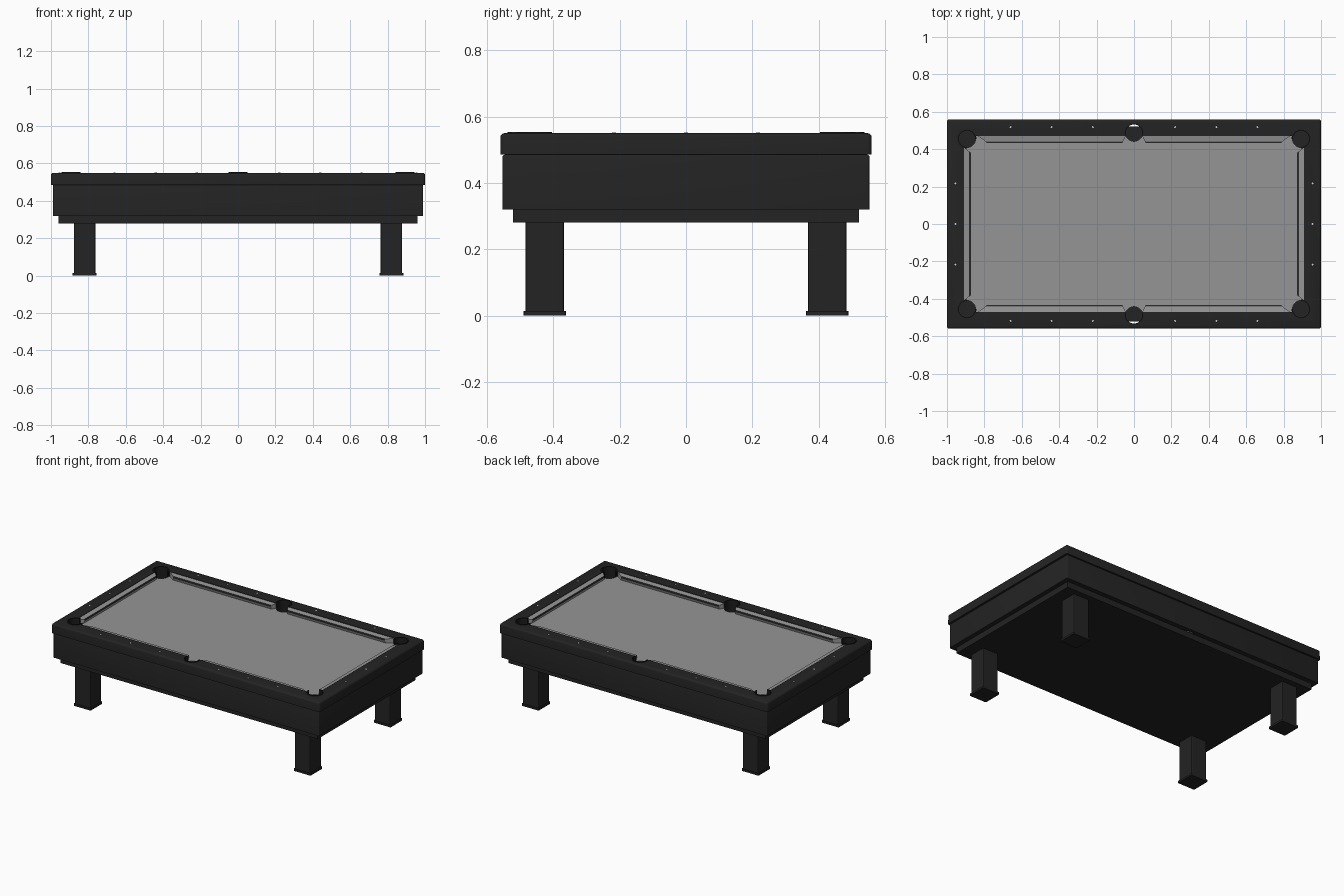
import bpy, bmesh, math
from mathutils import Matrix

if "Cube" in bpy.data.objects:
    bpy.data.objects.remove(bpy.data.objects["Cube"], do_unlink=True)


def material(name, grey):
    m = bpy.data.materials.new(name)
    m.use_nodes = True
    m.diffuse_color = (grey, grey, grey, 1)
    m.node_tree.nodes["Principled BSDF"].inputs["Base Color"].default_value = (grey, grey, grey, 1)
    return m


BLACK = material("black wood", 0.017)
LEATHER = material("dark leather", 0.011)
CLOTH = material("grey cloth", 0.30)
PEARL = material("pearl inlay", 0.7)

FX, FY = 0.91, 0.47                     # field half sizes
BED, RAIL_LOW, RAIL_TOP = 0.515, 0.485, 0.55
PR = 0.046                              # pocket radius
POCKETS = [(sx * 0.893, sy * 0.455) for sx in (-1, 1) for sy in (-1, 1)]
POCKETS += [(0, sy * 0.488) for sy in (-1, 1)]


def finish(name, bm, *mats):
    bmesh.ops.recalc_face_normals(bm, faces=bm.faces[:])
    me = bpy.data.meshes.new(name)
    bm.to_mesh(me)
    bm.free()
    for m in mats:
        me.materials.append(m)
    ob = bpy.data.objects.new(name, me)
    bpy.context.collection.objects.link(ob)
    return ob


def smooth(ob):
    bpy.ops.object.select_all(action='DESELECT')
    ob.select_set(True)
    bpy.context.view_layer.objects.active = ob
    bpy.ops.object.shade_smooth_by_angle(angle=math.radians(35))


def box(name, x, y, hx, hy, z0, z1, mat, bevel=0.0):
    bm = bmesh.new()
    bmesh.ops.create_cube(bm, size=1, matrix=Matrix.Translation((x, y, (z0 + z1) / 2))
                          @ Matrix.Diagonal((2 * hx, 2 * hy, z1 - z0, 1)))
    if bevel:
        upright = [e for e in bm.edges if abs(e.verts[0].co.z - e.verts[1].co.z) > 1e-4]
        bmesh.ops.bevel(bm, geom=upright, offset=bevel, segments=2, profile=0.5, affect='EDGES')
    return finish(name, bm, mat)


def frame(name, hx, hy, z0, z1, mat, bevel):
    """Rectangular ring around the playing field, rounded on its outside."""
    bm = bmesh.new()
    corners = [(-1, -1), (1, -1), (1, 1), (-1, 1)]
    loops = [[bm.verts.new((sx * a, sy * b, z)) for sx, sy in corners]
             for a, b, z in ((hx, hy, z0), (hx, hy, z1), (FX, FY, z1), (FX, FY, z0))]
    for k in range(4):
        a, b = loops[k], loops[(k + 1) % 4]
        for i in range(4):
            j = (i + 1) % 4
            bm.faces.new((a[i], a[j], b[j], b[i]))
    outer = set(loops[0] + loops[1])
    low = set(loops[0])
    edges = [e for e in bm.edges if set(e.verts) <= outer and not set(e.verts) <= low]
    bmesh.ops.bevel(bm, geom=edges, offset=bevel, segments=3, profile=0.5, affect='EDGES')
    return finish(name, bm, mat)


# Pocket cutter
bm = bmesh.new()
for x, y in POCKETS:
    bmesh.ops.create_cone(bm, cap_ends=True, segments=32, radius1=PR, radius2=PR, depth=0.5,
                          matrix=Matrix.Translation((x, y, 0.5)))
cutter = finish("pocket_cutter", bm)
cutter.hide_render = True

# Bed, rail and body, all pierced by the pockets
bed = box("cloth_bed", 0, 0, FX, FY, 0.42, BED, CLOTH)
rail = frame("top_rail", 1.0, 0.56, RAIL_LOW, RAIL_TOP, BLACK, 0.012)
body = frame("body_apron", 0.99, 0.553, 0.32, RAIL_LOW, BLACK, 0.006)
for ob in (bed, rail, body):
    mod = ob.modifiers.new("pockets", 'BOOLEAN')
    mod.object = cutter
    mod.operation = 'DIFFERENCE'
    mod.solver = 'EXACT'
    bpy.context.view_layer.update()
    cut = bpy.data.meshes.new_from_object(ob.evaluated_get(bpy.context.evaluated_depsgraph_get()))
    ob.modifiers.clear()
    ob.data = cut
    smooth(ob)
bpy.data.objects.remove(cutter, do_unlink=True)

# Base plate
box("base_plate", 0, 0, 0.96, 0.522, 0.28, 0.32, BLACK)

# Legs and feet
for sx, side in ((-1, "right"), (1, "left")):
    for sy, end in ((-1, "front"), (1, "back")):
        x, y = sx * 0.82, sy * 0.426
        box(f"{end}_{side}_leg", x, y, 0.058, 0.058, 0.012, 0.285, BLACK, 0.006)
        box(f"{end}_{side}_foot", x, y, 0.064, 0.064, 0, 0.013, BLACK, 0.006)


def cushion(name, place, s0, s1, d0, d1):
    """Wedge cushion from s0 to s1; the ends pull in by d0 and d1 at the nose."""
    nose = 0.035
    profile = [(0, BED - 0.002), (0, 0.547), (0.031, 0.542), (nose, 0.534), (0.028, BED - 0.002)]
    bm = bmesh.new()
    ends = [[bm.verts.new(place(s + d * t / nose, t, z)) for t, z in profile]
            for s, d in ((s0, d0), (s1, -d1))]
    for k in range(5):
        j = (k + 1) % 5
        f = bm.faces.new((ends[0][k], ends[0][j], ends[1][j], ends[1][k]))
        f.material_index = 1 if k == 2 else 0
    for e in ends:
        bm.faces.new(e)
    finish(name, bm, CLOTH, BLACK)


# Cushions
for sg, side in ((-1, "front"), (1, "back")):
    along = lambda s, t, z, sg=sg: (s, sg * (FY - t), z)
    cushion(f"{side}_right_cushion", along, -0.835, -0.044, 0.05, 0.018)
    cushion(f"{side}_left_cushion", along, 0.044, 0.835, 0.018, 0.05)
for sg, side in ((-1, "right"), (1, "left")):
    across = lambda s, t, z, sg=sg: (sg * (FX - t), s, z)
    cushion(f"{side}_end_cushion", across, -0.412, 0.412, 0.03, 0.03)

# Leather pocket collars, open towards the field
for n, (x, y) in enumerate(POCKETS):
    corner = abs(x) > 0.1
    mid = math.atan2(y, x) if not corner else math.atan2(math.copysign(1, y), math.copysign(1, x))
    half = math.radians(135 if corner else 105)
    bm = bmesh.new()
    steps = 28
    rings = []
    for i in range(steps + 1):
        a = mid - half + 2 * half * i / steps
        rings.append([bm.verts.new((x + r * math.cos(a), y + r * math.sin(a), z))
                      for r, z in ((PR - 0.002, 0.47), (PR - 0.002, 0.554),
                                   (PR + 0.005, 0.554), (PR + 0.005, 0.47))])
    for a, b in zip(rings, rings[1:]):
        for k in range(4):
            j = (k + 1) % 4
            bm.faces.new((a[k], a[j], b[j], b[k]))
    bm.faces.new(rings[0])
    bm.faces.new(rings[-1])
    smooth(finish(f"pocket_collar_{n + 1}", bm, LEATHER))

# Diamond sights on the rail
bm = bmesh.new()
spots = [(sx * 0.22 * k, sy * 0.518) for sx in (-1, 1) for sy in (-1, 1) for k in (1, 2, 3)]
spots += [(sx * 0.955, 0.217 * k) for sx in (-1, 1) for k in (-1, 0, 1)]
for x, y in spots:
    bmesh.ops.create_cone(bm, cap_ends=True, segments=4, radius1=0.006, radius2=0.006, depth=0.003,
                          matrix=Matrix.Translation((x, y, RAIL_TOP)))
finish("rail_sights", bm, PEARL)
